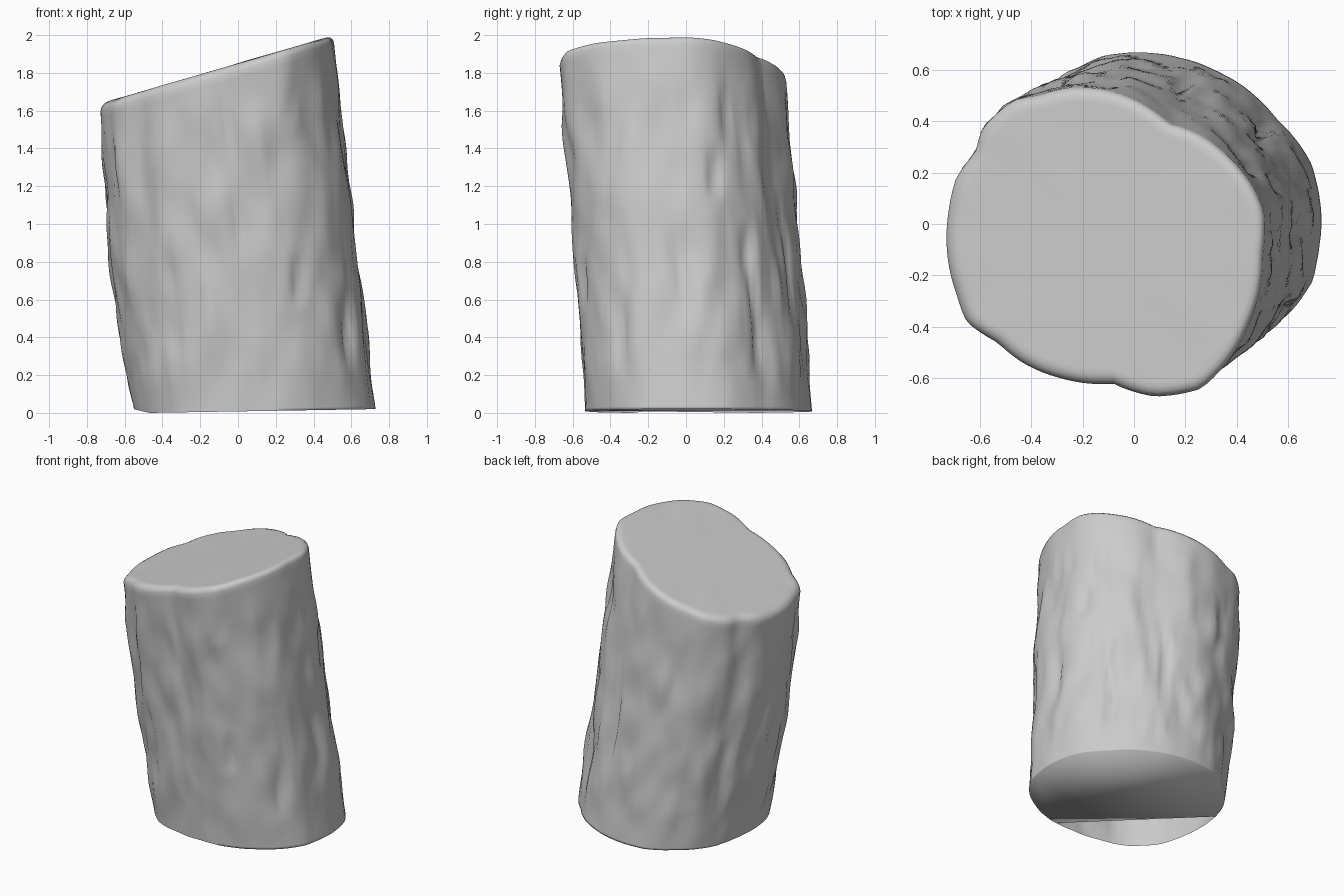
import bpy, bmesh, math
from mathutils import Vector, noise

if "Cube" in bpy.data.objects:
    bpy.data.objects.remove(bpy.data.objects["Cube"])

SEG, RINGS = 112, 52

# Outlines of the two cut ends, seen from above
TOP = [(.5, -.12), (.505, .05), (.46, .15), (.37, .26), (.27, .34), (.14, .39), (.03, .47),
       (-.1, .52), (-.25, .53), (-.37, .5), (-.47, .48), (-.59, .37), (-.615, .28), (-.69, .18),
       (-.72, .05), (-.725, -.12), (-.69, -.27), (-.65, -.38), (-.53, -.46), (-.43, -.54),
       (-.28, -.6), (-.08, -.62), (.08, -.67), (.26, -.64), (.36, -.54), (.45, -.38), (.49, -.25)]
BOTTOM = [(.72, .12), (.69, .23), (.62, .34), (.55, .41), (.48, .49), (.37, .57), (.2, .64),
          (.05, .665), (-.13, .65), (-.27, .57), (-.42, .42), (-.51, .25), (-.55, .05),
          (-.53, -.14), (-.45, -.31), (-.31, -.45), (-.12, -.51), (.08, -.53), (.28, -.52),
          (.46, -.45), (.61, -.34), (.69, -.23), (.72, -.08)]
TOP_C, BOT_C = Vector((-.11, -.07)), Vector((.085, .065))

# Bark cracks: angle in degrees, low z, high z, depth
CRACKS = [(15, 1.12, 1.4, .03), (35, .15, 1.05, .045), (-4, .45, .95, .02), (28, 1.4, 1.85, .02),
          (-62, .55, .85, .025), (-58, 1.5, 1.8, .02), (-35, .2, .7, .03), (70, .4, 1.2, .025),
          (110, .9, 1.5, .025), (150, .2, .8, .025), (205, 1.0, 1.6, .025), (235, .3, .9, .02)]


def radius(points, c, a):
    """Distance from c to the outline in direction a."""
    polar = sorted((math.atan2(y - c.y, x - c.x) % math.tau, math.hypot(x - c.x, y - c.y))
                   for x, y in points)
    polar = [(polar[-1][0] - math.tau, polar[-1][1])] + polar + [(polar[0][0] + math.tau, polar[0][1])]
    for (a0, r0), (a1, r1) in zip(polar, polar[1:]):
        if a0 <= a <= a1:
            return r0 + (r1 - r0) * (a - a0) / (a1 - a0)


def top_z(x):
    return 1.85 + .292 * x


def bottom_z(x):
    return .02 * (x + .47) / 1.19 if x > -.47 else min(.02, -.25 * (x + .47))


def bark(a, z, t):
    fade = min(1, 6 * t + .15, 6 * (1 - t))
    d = .022 * noise.noise(Vector((4 * math.cos(a), 4 * math.sin(a), 3 * z)))
    d += .013 * noise.noise(Vector((9 * math.cos(a), 9 * math.sin(a), 4 * z + 7)))
    for deg, z0, z1, depth in CRACKS:
        if z0 < z < z1:
            bend = .03 * math.sin(9 * z + deg)
            da = (a - math.radians(deg) - bend + math.pi) % math.tau - math.pi
            d -= depth * math.sin(math.pi * (z - z0) / (z1 - z0)) * math.exp(-(da / .045) ** 2)
    return d * fade


bm = bmesh.new()
angles = [math.tau * i / SEG for i in range(SEG)]
dirs = [Vector((math.cos(a), math.sin(a))) for a in angles]
r_top = [radius(TOP, TOP_C, a) for a in angles]
r_bot = [radius(BOTTOM, BOT_C, a) for a in angles]
rings = []

# Leaning bark side
levels = [0, .008] + [i / RINGS for i in range(1, RINGS + 1)]
for t in levels:
    ring = []
    for a, d, rt, rb in zip(angles, dirs, r_top, r_bot):
        hi, lo = TOP_C + d * rt, BOT_C + d * rb
        z0 = bottom_z(lo.x)
        z = z0 + t * (top_z(hi.x) - .04 - z0)
        p = lo.lerp(hi, t) + d * bark(a, z, t)
        p.x -= .035 * math.sin(math.pi * t) * max(0, -d.x)
        ring.append(bm.verts.new((p.x, p.y, z)))
    rings.append(ring)

# Rounded rim and slanted cut face
for inset, drop in ((.006, .02), (.02, .006), (.04, 0), (.06, 0), (.2, 0), (.4, 0)):
    ring = []
    for d, rt in zip(dirs, r_top):
        p = TOP_C + d * (rt - inset)
        wave = .004 * noise.noise(Vector((p.x * 5, p.y * 5, 3)))
        ring.append(bm.verts.new((p.x, p.y, top_z(p.x) - drop + wave)))
    rings.append(ring)
for low, high in zip(rings, rings[1:]):
    for i in range(SEG):
        j = (i + 1) % SEG
        bm.faces.new((low[i], low[j], high[j], high[i]))
bm.faces.new(rings[-1])

# Underside, with the open sliver at the front left
cap = [v for v, d, r in zip(rings[0], dirs, r_bot) if -(d.x + d.y) * .7071 * r < .34]
bm.faces.new(cap[::-1])

for f in bm.faces:
    f.smooth = True
mesh = bpy.data.meshes.new("log")
bm.to_mesh(mesh)
bm.free()
log = bpy.data.objects.new("log", mesh)
bpy.context.collection.objects.link(log)
